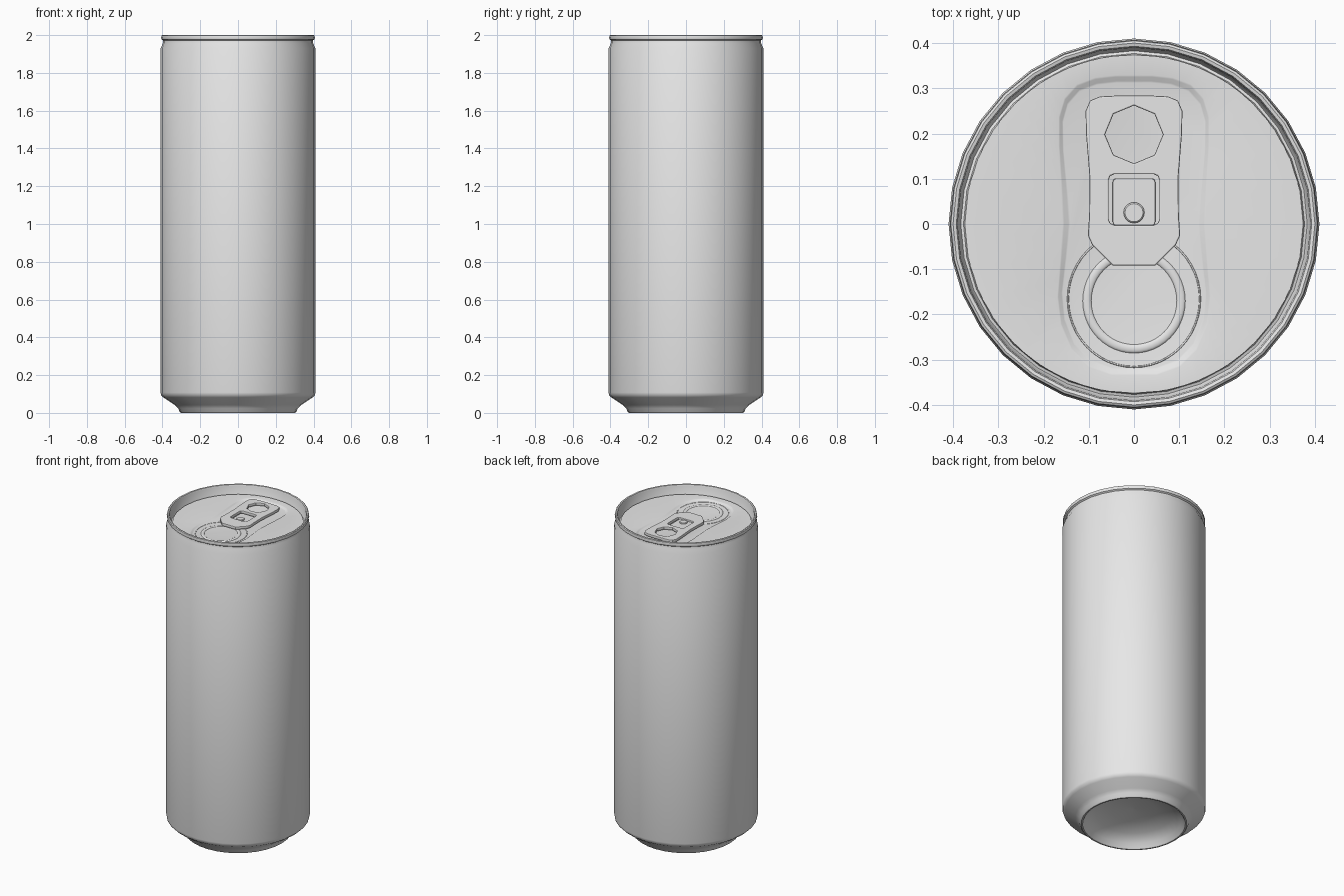
import bpy, bmesh, math
from mathutils import Vector

cube = bpy.data.objects.get("Cube")
if cube:
    bpy.data.objects.remove(cube, do_unlink=True)

SEG = 32
LID_Z = 1.945
PANEL_Z = 1.937

metal = bpy.data.materials.new("plain_grey_metal")
metal.use_nodes = True
metal.diffuse_color = (0.8, 0.8, 0.8, 1)
metal.node_tree.nodes["Principled BSDF"].inputs["Base Color"].default_value = (0.8, 0.8, 0.8, 1)


def link(name, data, angle=35):
    obj = bpy.data.objects.new(name, data)
    bpy.context.collection.objects.link(obj)
    data.materials.append(metal)
    bpy.ops.object.select_all(action='DESELECT')
    obj.select_set(True)
    bpy.context.view_layer.objects.active = obj
    if obj.type == 'CURVE':
        bpy.ops.object.convert(target='MESH')
        obj = bpy.context.object
    bpy.ops.object.shade_smooth_by_angle(angle=math.radians(angle))
    return obj


def loft(name, rings, cap_start=False, cap_end=False, angle=35):
    """Skin a stack of closed loops that share a point count."""
    bm = bmesh.new()
    loops = [[bm.verts.new(p) for p in ring] for ring in rings]
    for a, b in zip(loops, loops[1:]):
        for i in range(len(a)):
            j = (i + 1) % len(a)
            bm.faces.new((a[i], a[j], b[j], b[i]))
    if cap_start:
        bm.faces.new(loops[0][::-1])
    if cap_end:
        bm.faces.new(loops[-1])
    mesh = bpy.data.meshes.new(name)
    bm.to_mesh(mesh)
    bm.free()
    return link(name, mesh, angle)


def circle(r, z, n=SEG, cx=0, cy=0, ry=None):
    ry = r if ry is None else ry
    return [Vector((cx + r * math.cos(math.tau * i / n),
                    cy + ry * math.sin(math.tau * i / n), z)) for i in range(n)]


def mirrored(half):
    """Close a left-hand outline, listed from back to front, across x = 0."""
    return [(-x, y) for x, y in half] + [(x, y) for x, y in reversed(half)]


def flat_shape(name, outlines, z, thick, bevel=0.003):
    """Extruded plate; inner outlines become holes."""
    cu = bpy.data.curves.new(name, 'CURVE')
    cu.dimensions = '2D'
    cu.fill_mode = 'BOTH'
    cu.extrude = thick / 2 - bevel
    cu.bevel_depth = bevel
    cu.bevel_resolution = 1
    cu.offset = -bevel
    for pts in outlines:
        sp = cu.splines.new('POLY')
        sp.points.add(len(pts) - 1)
        for p, co in zip(sp.points, pts):
            p.co = (co[0], co[1], 0, 1)
        sp.use_cyclic_u = True
    obj = link(name, cu)
    obj.location.z = z
    return obj


def rounded_box(x, y0, y1, c):
    return mirrored([(x - c, y1), (x - c * 0.3, y1 - c * 0.3), (x, y1 - c),
                     (x, y0 + c), (x - c * 0.3, y0 + c * 0.3), (x - c, y0)])


def bead(name, rx, ry, cy, z, width, height):
    """Low rounded ridge following an ellipse."""
    rings = []
    for k in range(7):
        t = math.pi * k / 6
        d = width * math.cos(t)
        rings.append(circle(rx + d, z + height * math.sin(t), 48, 0, cy, ry + d))
    return loft(name, rings, angle=60)


# Can body: domed base, foot, wall, neck, rolled rim and inner wall
profile = [(0.13, 0.088), (0.22, 0.065), (0.275, 0.03), (0.288, 0.006), (0.294, 0),
           (0.302, 0), (0.309, 0.006), (0.316, 0.024), (0.335, 0.042), (0.395, 0.082),
           (0.407, 0.094), (0.41, 0.108), (0.41, 1.93), (0.397, 1.958),
           (0.396, 1.972), (0.405, 1.978), (0.407, 1.986), (0.405, 1.997),
           (0.4, 2.0), (0.393, 1.998), (0.39, 1.99), (0.387, 1.938),
           (0.383, 1.932), (0.377, 1.934), (0.374, LID_Z - 0.001), (0.355, LID_Z - 0.004)]
loft("can_body", [circle(0.004, 0.1)] + [circle(r, z) for r, z in profile], cap_start=True)

# Lid with a waisted recessed panel
half = [(0.04, 0.325), (0.085, 0.32), (0.125, 0.305), (0.152, 0.275), (0.164, 0.235),
        (0.164, 0.17), (0.158, 0.08), (0.154, 0), (0.16, -0.08), (0.167, -0.16),
        (0.16, -0.22), (0.137, -0.275), (0.1, -0.312), (0.05, -0.33)]
corners = [Vector((x, y, 0)) for x, y in mirrored(half)]
outline = []
for i, p in enumerate(corners):
    q = corners[(i + 1) % len(corners)]
    outline += [p, p.lerp(q, 0.5)]


def panel_ring(shrink, z):
    return [p - p.normalized() * shrink + Vector((0, 0, z)) for p in outline]


loft("lid", [[p.normalized() * 0.374 + Vector((0, 0, LID_Z)) for p in outline],
             panel_ring(-0.004, LID_Z), panel_ring(0, LID_Z - 0.001),
             panel_ring(0.009, PANEL_Z + 0.001), panel_ring(0.013, PANEL_Z)],
     cap_end=True, angle=60)

# Pour opening: thin score line and pressed bead
bead("opening_score_line", 0.146, 0.15, -0.166, PANEL_Z, 0.002, 0.002)
bead("opening_bead", 0.104, 0.106, -0.17, PANEL_Z - 0.001, 0.01, 0.005)

# Pull tab with finger hole and rivet window
tab_outline = mirrored([(0.035, 0.284), (0.075, 0.282), (0.097, 0.273), (0.107, 0.25),
                        (0.106, 0.2), (0.098, 0.1), (0.099, 0.02), (0.102, -0.025),
                        (0.092, -0.047), (0.047, -0.092)])
finger_hole = [(p.x, p.y + 0.198) for p in circle(0.064, 0, 8)]
window = rounded_box(0.056, -0.002, 0.11, 0.012)
flat_shape("pull_tab", [tab_outline, finger_hole, window], 1.952, 0.018)

# Rivet tongue inside the window, and the rivet
flat_shape("rivet_tongue", [rounded_box(0.047, -0.004, 0.101, 0.008)], 1.945, 0.012, 0.002)
rivet = [circle(r, z, 20, 0, 0.025) for r, z in
         [(0.023, PANEL_Z), (0.023, 1.955), (0.02, 1.958)]]
loft("rivet", rivet, cap_end=True)
